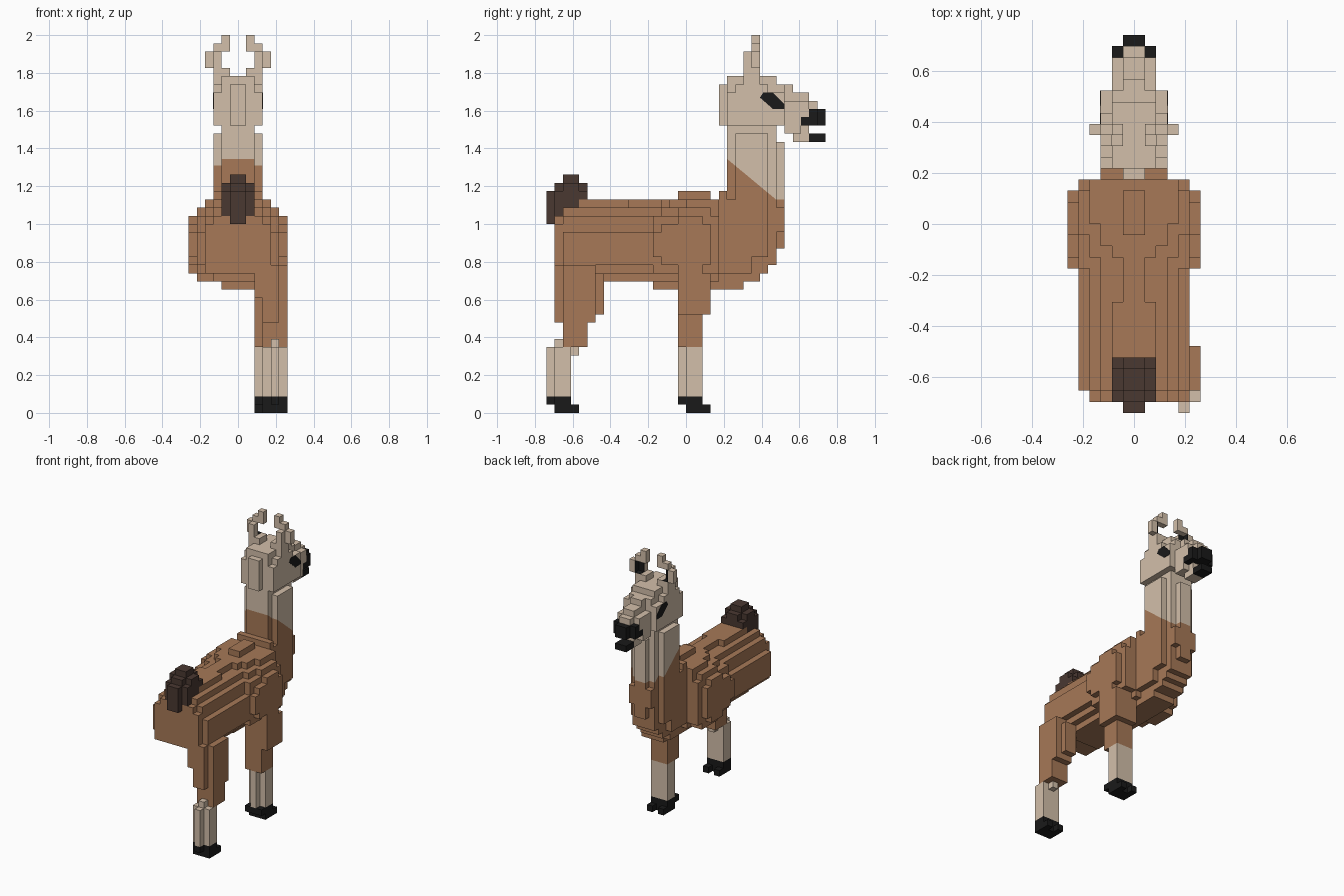
import bpy
import bmesh
from mathutils import Vector

cube = bpy.data.objects.get("Cube")
if cube:
    bpy.data.objects.remove(cube, do_unlink=True)

UNIT = 2 / 46  # one block


def make_material(name, rgb):
    mat = bpy.data.materials.new(name)
    mat.use_nodes = True
    colour = (*rgb, 1)
    mat.diffuse_color = colour
    node = next(n for n in mat.node_tree.nodes if n.type == "BSDF_PRINCIPLED")
    node.inputs["Base Color"].default_value = colour
    node.inputs["Roughness"].default_value = 0.9
    return mat


BROWN = make_material("brown wool", (0.385, 0.19, 0.095))
TAN = make_material("tan wool", (0.65, 0.52, 0.40))
DARK = make_material("dark tail wool", (0.068, 0.040, 0.031))
BLACK = make_material("black", (0.010, 0.010, 0.010))

AXES = [Vector(v) for v in ((1, 0, 0), (0, 1, 0), (0, 0, 1))]


def add_object(name, bm, materials):
    mesh = bpy.data.meshes.new(name)
    bm.to_mesh(mesh)
    bm.free()
    for mat in materials:
        mesh.materials.append(mat)
    obj = bpy.data.objects.new(name, mesh)
    bpy.context.collection.objects.link(obj)
    return obj


def wide(half, y0, y1, z0, z1):
    """Box centred on the middle plane."""
    return (-half, half, y0, y1, z0, z1)


def build_blocks(name, groups, split=None):
    """Join boxes of blocks into one outer skin; later groups repaint earlier ones."""
    blocks = {}
    for index, (mat, boxes) in enumerate(groups):
        for x0, x1, y0, y1, z0, z1 in boxes:
            for x in range(x0, x1):
                for y in range(y0, y1):
                    for z in range(z0, z1):
                        blocks[x, y, z] = index
    bm = bmesh.new()
    corners = {}

    def corner(p):
        key = tuple(int(c) for c in p)
        if key not in corners:
            corners[key] = bm.verts.new(Vector(key) * UNIT)
        return corners[key]

    for cell, index in blocks.items():
        base = Vector(cell)
        for i, axis in enumerate(AXES):
            u, v = AXES[(i + 1) % 3], AXES[(i + 2) % 3]
            for side in (0, 1):
                beside = base + axis * (2 * side - 1)
                if tuple(int(c) for c in beside) in blocks:
                    continue
                p = base + axis * side
                loop = [p, p + u, p + u + v, p + v]
                if not side:
                    loop.reverse()
                bm.faces.new([corner(q) for q in loop]).material_index = index
    # Slanted colour border cut into the faces
    if split:
        point, normal = (Vector(s) for s in split)
        geom = bm.verts[:] + bm.edges[:] + bm.faces[:]
        bmesh.ops.bisect_plane(bm, geom=geom, plane_co=point, plane_no=normal)
        for face in bm.faces:
            above = (face.calc_center_median() - point).dot(normal) > 0
            face.material_index = 1 if above else 0
    bmesh.ops.dissolve_limit(bm, angle_limit=0.01, verts=bm.verts[:],
                             edges=bm.edges[:], delimit={"MATERIAL"})
    return add_object(name, bm, [mat for mat, _ in groups])


# Body: ridged back with a narrow waist, and wide rounded shoulders
build_blocks("body", [(BROWN, [
    wide(5, -15, 4, 18, 22),
    wide(4, -16, 4, 17, 23),
    wide(4, -15, 4, 17, 24),
    wide(3, -16, 4, 17, 24),
    wide(3, -12, 4, 16, 24),
    wide(3, -15, 4, 17, 25),
    wide(2, -13, -7, 17, 26),
    wide(1, -7, 4, 17, 26),
    wide(2, -3, 4, 17, 26),
    wide(3, -2, 4, 17, 26),
    wide(4, 0, 4, 17, 26),
    wide(4, -3, 4, 17, 25),
    wide(5, -4, 4, 17, 24),
    wide(5, -1, 3, 16, 25),
    wide(6, -4, 3, 19, 22),
    wide(6, -3, 3, 18, 23),
    wide(6, -1, 2, 17, 24),
    wide(1, -1, 3, 26, 27),
    wide(2, -4, 7, 15, 16),
])])

# Rounded chest in front of the shoulders
build_blocks("chest", [(BROWN, [
    wide(2, 4, 9, 16, 17),
    wide(3, 4, 8, 17, 26),
    wide(3, 4, 10, 19, 26),
    wide(2, 4, 10, 17, 26),
    wide(2, 4, 11, 18, 26),
    wide(1, 4, 12, 20, 26),
    wide(2, 4, 12, 22, 25),
])])

# Neck: brown at the lower back, tan in front and above
build_blocks("neck", [
    (BROWN, [wide(3, 4, 5, 26, 27), wide(3, 6, 10, 26, 34),
             wide(2, 5, 11, 26, 35), wide(1, 11, 12, 26, 33)]),
    (TAN, []),
], split=((0, 0.217, 1.345), (0, 0.83, 1)))

# Head with muzzle, nose and lower lip
build_blocks("head", [
    (TAN, [
        wide(1, 4, 6, 35, 40),
        wide(2, 5, 12, 35, 40),
        wide(3, 5, 12, 35, 39),
        wide(3, 6, 10, 35, 40),
        wide(3, 7, 9, 40, 41),
        wide(2, 5, 11, 40, 41),
        wide(1, 11, 13, 35, 40),
        wide(2, 12, 15, 35, 38),
        wide(1, 12, 15, 35, 39),
        wide(2, 12, 14, 34, 35),
        wide(1, 13, 15, 33, 35),
        wide(1, 15, 16, 37, 38),
    ]),
    (BLACK, [
        wide(2, 14, 16, 35, 36),
        wide(2, 15, 16, 35, 37),
        wide(1, 15, 17, 35, 37),
        wide(1, 15, 17, 33, 34),
    ]),
])

# Tail tuft, rounded in plan and profile
build_blocks("tail", [(DARK, [
    wide(1, -17, -15, 23, 27),
    wide(2, -16, -14, 24, 27),
    wide(2, -14, -13, 25, 28),
    wide(2, -15, -13, 27, 28),
    wide(2, -13, -12, 26, 27),
    wide(1, -16, -12, 24, 28),
    wide(1, -15, -13, 28, 29),
])])

# Front leg
build_blocks("front_leg", [
    (TAN, [(2, 5, 0, 2, 2, 8), (3, 4, -1, 2, 2, 8)]),
    (BROWN, [(2, 5, -1, 2, 8, 12), (2, 6, -1, 3, 12, 17)]),
    (BLACK, [(2, 5, -1, 2, 1, 2), (2, 5, 0, 2, 0, 1),
             (2, 3, 2, 3, 0, 1), (4, 5, 2, 3, 0, 1)]),
])

# Hind leg
build_blocks("hind_leg", [
    (TAN, [(3, 6, -16, -14, 2, 8), (4, 5, -17, -14, 2, 8),
           (4, 5, -16, -15, 8, 9), (4, 5, -14, -13, 7, 8)]),
    (BROWN, [(3, 6, -15, -12, 8, 11), (3, 6, -15, -11, 11, 18),
             (3, 5, -16, -11, 11, 18), (3, 5, -11, -10, 12, 17),
             (2, 3, -16, -11, 14, 18)]),
    (BLACK, [(3, 6, -16, -14, 1, 2), (4, 5, -17, -14, 1, 2),
             (3, 6, -16, -14, 0, 1), (3, 4, -14, -13, 0, 1),
             (5, 6, -14, -13, 0, 1)]),
])


def plate(name, outline, normal):
    """Thin painted plate raised along its normal."""
    bm = bmesh.new()
    face = bm.faces.new([bm.verts.new(Vector(p) * UNIT) for p in outline])
    grown = bmesh.ops.extrude_face_region(bm, geom=[face])
    moved = [v for v in grown["geom"] if isinstance(v, bmesh.types.BMVert)]
    bmesh.ops.translate(bm, verts=moved, vec=Vector(normal) * 0.002)
    bmesh.ops.recalc_face_normals(bm, faces=bm.faces[:])
    add_object(name, bm, [BLACK])


# Curled ears with black linings, and slanted eyes
EAR = [(2, 3, 7, 8, 41, 44), (3, 4, 8, 9, 42, 44), (2, 3, 8, 9, 44, 45),
       (2, 3, 8, 9, 41, 42), (1, 2, 8, 9, 44, 46), (1, 2, 7, 9, 41, 42)]
EYE = [(9, 38.4), (9.4, 39), (10.6, 39), (12, 37.6), (12, 37), (10.6, 37)]
for side, s in (("left", 1), ("right", -1)):
    ear = [(*sorted((s * a, s * b)), *rest) for a, b, *rest in EAR]
    build_blocks(side + "_ear", [(TAN, ear)])
    back = [(s * x, 8, z) for x, z in ((2, 42), (3, 42), (3, 44), (2, 44))]
    plate(side + "_ear_back_lining", back, (0, 1, 0))
    inner = [(s * 3, y, z) for y, z in ((8, 42), (9, 42), (9, 44), (8, 44))]
    plate(side + "_ear_side_lining", inner, (-s, 0, 0))
    floor = [(s * x, y, 42) for x, y in ((2, 8), (3, 8), (3, 9), (2, 9))]
    plate(side + "_ear_floor_lining", floor, (0, 0, 1))
    plate(side + "_eye", [(s * 3, y, z) for y, z in EYE], (s, 0, 0))
